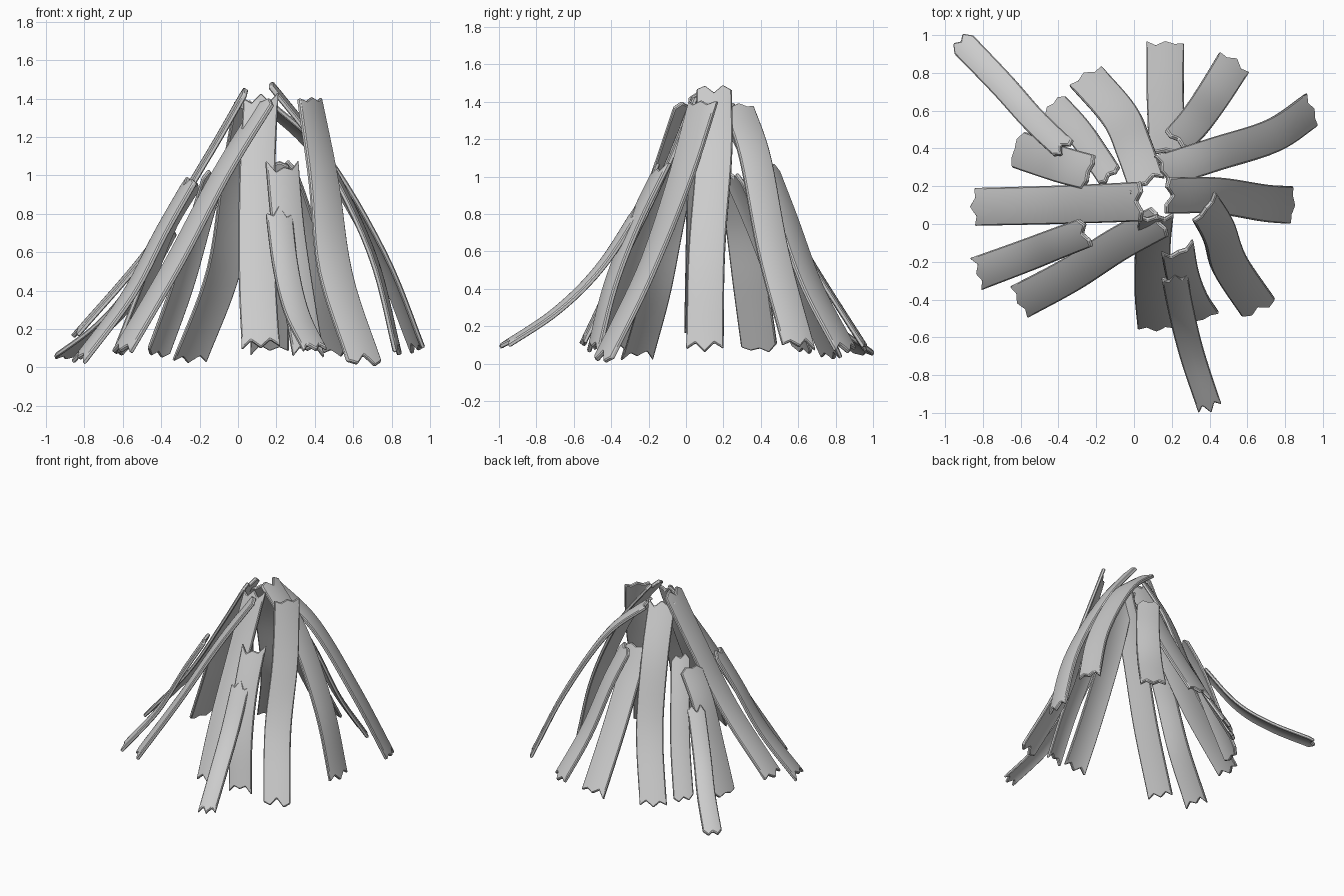
import bpy, bmesh, random
from mathutils import Vector

if "Cube" in bpy.data.objects:
    bpy.data.objects.remove(bpy.data.objects["Cube"])

random.seed(11)
UP = Vector((0, 0, 1))
COLS, ROWS, THICK, BOW = 12, 18, 0.026, 0.012


def path_at(pts, u):
    """Smooth path through the four points, u from 0 (top) to 1 (foot)."""
    n = len(pts) - 1
    i = min(max(int(u * n), 0), n - 1)
    t = u * n - i
    b, c = pts[i], pts[i + 1]
    a = pts[i - 1] if i > 0 else b * 2 - c
    d = pts[i + 2] if i + 2 <= n else c * 2 - b
    return 0.5 * (2 * b + (c - a) * t + (2 * a - 5 * b + 4 * c - d) * t * t
                  + (3 * b - a - 3 * c + d) * t ** 3)


def torn_edge(depth):
    """Broken-wood outline: inset for each column."""
    keys = [random.uniform(0, 0.3) if k % 2 else random.uniform(0.4, 1) for k in range(5)]
    if random.random() < 0.5:
        keys = [1 - k for k in keys]
    out = []
    for j in range(COLS + 1):
        f = j / COLS * 4
        i = min(int(f), 3)
        out.append(depth * (keys[i] + (keys[i + 1] - keys[i]) * (f - i)))
    return out


def plank(name, pts, w_top, w_foot, side_top=None):
    """Curved slab of wood with torn ends along a path from top to foot."""
    pts = [Vector(p) for p in pts]
    length = sum((b - a).length for a, b in zip(pts, pts[1:]))
    side = (pts[-1] - pts[0]).cross(UP).normalized()
    side_a = Vector(side_top).normalized() if side_top else side
    top, foot = torn_edge(0.08), torn_edge(0.065)
    bm = bmesh.new()
    rows = []
    for r in range(ROWS + 1):
        outer, inner = [], []
        for j in range(COLS + 1):
            v = j / COLS - 0.5
            a, b = top[j] / length, 1 - foot[j] / length
            u = a + (b - a) * r / ROWS
            p = path_at(pts, u)
            t = (path_at(pts, u + 0.01) - path_at(pts, u - 0.01)).normalized()
            s = side_a.lerp(side, min(1, u * 1.6)).normalized()
            n = s.cross(t).normalized()
            mid = p + s * v * (w_top + (w_foot - w_top) * u) + n * BOW * (0.4 - 4 * v * v)
            outer.append(bm.verts.new(mid + n * THICK / 2))
            inner.append(bm.verts.new(mid - n * THICK / 2))
        rows.append(outer + inner[::-1])
    m = 2 * (COLS + 1)
    for r0, r1 in zip(rows, rows[1:]):
        for k in range(m):
            q = (k + 1) % m
            bm.faces.new((r0[k], r0[q], r1[q], r1[k]))
    for row in (rows[0], rows[-1]):
        for k in range(COLS):
            bm.faces.new((row[k], row[k + 1], row[m - 2 - k], row[m - 1 - k]))
    bmesh.ops.recalc_face_normals(bm, faces=bm.faces)
    me = bpy.data.meshes.new(name)
    bm.to_mesh(me)
    bm.free()
    ob = bpy.data.objects.new(name, me)
    bpy.context.collection.objects.link(ob)
    bev = ob.modifiers.new("soft_edge", 'BEVEL')
    bev.width, bev.segments, bev.limit_method, bev.angle_limit = 0.006, 1, 'ANGLE', 1.0
    bpy.ops.object.select_all(action='DESELECT')
    ob.select_set(True)
    bpy.context.view_layer.objects.active = ob
    bpy.ops.object.shade_smooth_by_angle(angle=0.7)
    return ob


# Left side planks
plank("left_plank", [(0.05, 0.12, 1.47), (-0.17, 0.11, 1.09), (-0.46, 0.1, 0.63), (-0.87, 0.09, 0.15)], 0.21, 0.2)
plank("left_short_plank", [(-0.24, -0.04, 1.0), (-0.4, -0.1, 0.72), (-0.58, -0.17, 0.38), (-0.85, -0.27, 0.02)], 0.16, 0.18)
plank("front_left_plank", [(0.15, 0.02, 1.41), (-0.09, -0.11, 1.02), (-0.34, -0.27, 0.55), (-0.62, -0.42, 0.07)], 0.18, 0.19)

# Front planks
plank("front_plank", [(0.12, 0.05, 1.44), (0.1, -0.13, 1.0), (0.1, -0.37, 0.5), (0.12, -0.56, 0.1)], 0.18, 0.2)
plank("front_short_plank", [(0.23, -0.12, 1.09), (0.26, -0.28, 0.76), (0.31, -0.41, 0.42), (0.37, -0.5, 0.06)], 0.18, 0.17)
plank("front_low_plank", [(0.21, -0.25, 0.85), (0.25, -0.46, 0.53), (0.31, -0.7, 0.29), (0.41, -1.0, 0.09)], 0.14, 0.13)
plank("front_right_plank", [(0.37, 0.1, 1.45), (0.45, -0.04, 0.98), (0.51, -0.22, 0.5), (0.67, -0.46, 0.01)], 0.19, 0.2,
      (-0.6, -0.8, 0))

# Right side planks
plank("right_plank", [(0.16, 0.15, 1.5), (0.44, 0.15, 1.13), (0.7, 0.11, 0.6), (0.84, 0.1, 0.06)], 0.19, 0.2)
plank("back_right_plank", [(0.12, 0.27, 1.41), (0.43, 0.37, 1.12), (0.74, 0.47, 0.6), (0.95, 0.61, 0.08)], 0.18, 0.18)

# Back planks
plank("back_right_short_plank", [(0.22, 0.43, 1.09), (0.32, 0.54, 0.8), (0.42, 0.68, 0.42), (0.54, 0.87, 0.06)], 0.17, 0.19)
plank("back_plank", [(0.17, 0.37, 1.09), (0.17, 0.5, 0.84), (0.165, 0.7, 0.5), (0.165, 0.98, 0.06)], 0.19, 0.2)
plank("back_left_plank", [(0.07, 0.2, 1.41), (0.0, 0.4, 1.02), (-0.08, 0.58, 0.51), (-0.27, 0.8, 0.01)], 0.2, 0.2)
plank("back_left_short_plank", [(-0.12, 0.24, 1.04), (-0.2, 0.36, 0.77), (-0.3, 0.5, 0.42), (-0.43, 0.64, 0.06)], 0.14, 0.15)
plank("left_back_short_plank", [(-0.22, 0.27, 0.98), (-0.37, 0.31, 0.73), (-0.49, 0.35, 0.42), (-0.63, 0.4, 0.06)], 0.19, 0.2)
plank("back_left_low_plank", [(-0.35, 0.38, 0.75), (-0.53, 0.55, 0.43), (-0.7, 0.74, 0.23), (-0.94, 0.99, 0.05)], 0.13, 0.14)

# Rest the pile on the ground
bpy.context.view_layer.update()
obs = [o for o in bpy.context.scene.objects if o.type == 'MESH']
low = min(v.co.z for o in obs for v in o.data.vertices)
for o in obs:
    o.location.z -= low
